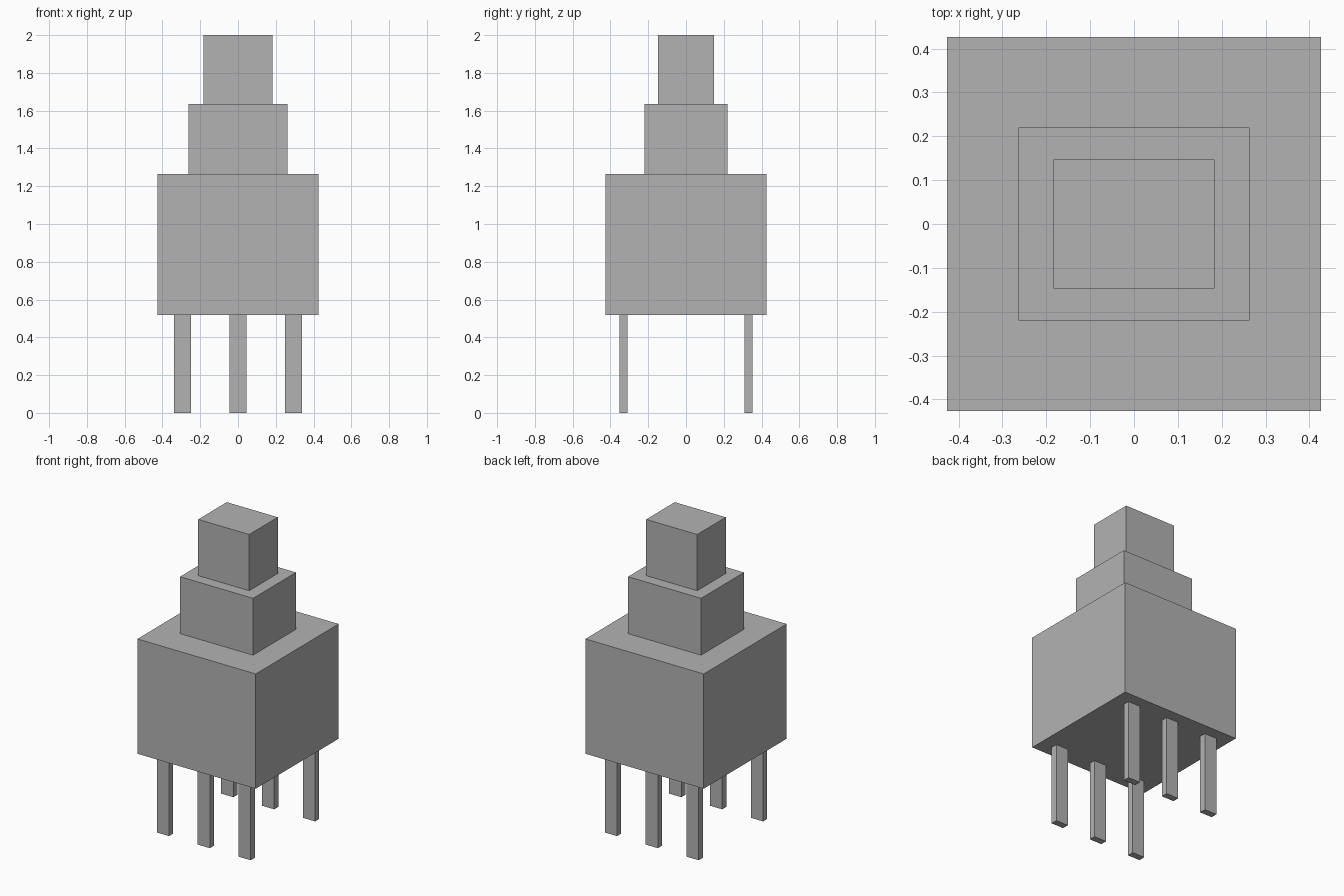
import bpy

cube = bpy.data.objects.get("Cube")
if cube:
    bpy.data.objects.remove(cube, do_unlink=True)

# Single flat grey
grey = bpy.data.materials.new("grey")
grey.use_nodes = True
grey.diffuse_color = (0.45, 0.45, 0.45, 1)
grey.node_tree.nodes["Principled BSDF"].inputs["Base Color"].default_value = (0.45, 0.45, 0.45, 1)


def block(name, x, y, z0, z1, width, depth):
    """Box centred on (x, y), spanning z0 to z1."""
    bpy.ops.mesh.primitive_cube_add(size=1, location=(x, y, (z0 + z1) / 2))
    obj = bpy.context.object
    obj.name = name
    obj.scale = (width, depth, z1 - z0)
    bpy.ops.object.transform_apply(location=False, rotation=False, scale=True)
    obj.data.materials.append(grey)
    return obj


# Stepped housing and button
block("housing", 0, 0, 0.517, 1.264, 0.852, 0.852)
block("plunger", 0, 0, 1.264, 1.634, 0.526, 0.441)
block("button_cap", 0, 0, 1.634, 2.0, 0.367, 0.294)

# Two rows of three flat contact pins
for row, y in (("front", -0.331), ("back", 0.331)):
    for side, x in (("right", -0.294), ("middle", 0), ("left", 0.294)):
        block(f"{row}_{side}_pin", x, y, 0, 0.517, 0.088, 0.043)
